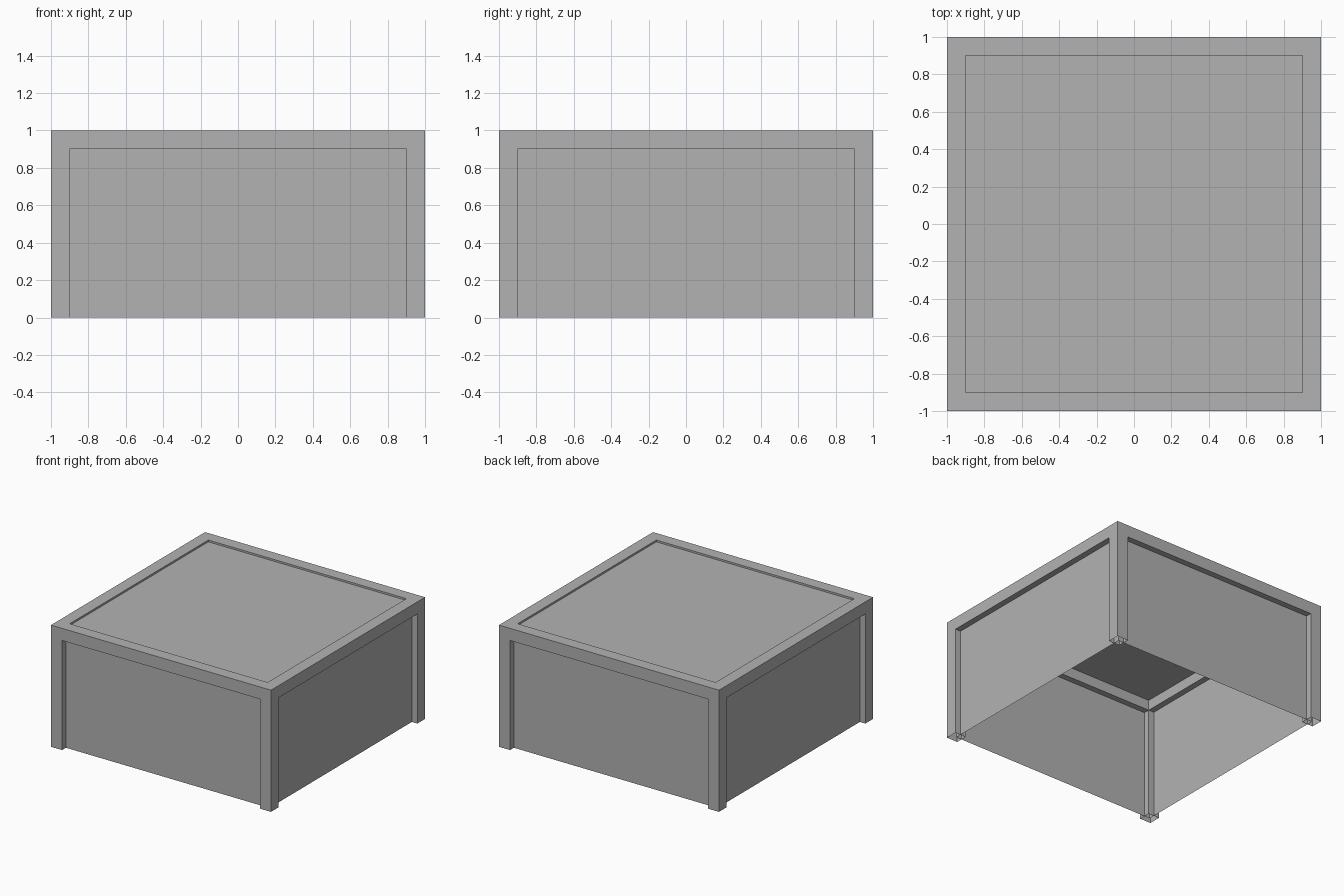
import bpy
import bmesh
from itertools import product
from mathutils import Vector

cube = bpy.data.objects.get("Cube")
if cube:
    bpy.data.objects.remove(cube, do_unlink=True)

# One plain grey for everything
grey = bpy.data.materials.new("plain_grey")
grey.use_nodes = True
colour = (0.448, 0.448, 0.448, 1)
grey.diffuse_color = colour
grey.node_tree.nodes["Principled BSDF"].inputs["Base Color"].default_value = colour


def finish(bm, name):
    mesh = bpy.data.meshes.new(name)
    bm.to_mesh(mesh)
    bm.free()
    mesh.materials.append(grey)
    obj = bpy.data.objects.new(name, mesh)
    bpy.context.collection.objects.link(obj)
    return obj


# Frame: square hollow posts and top beams, with the post feet left open
SIDE = (-1, -0.9, 0.9, 1)
HEIGHT = (0, 0.9, 1)
LEVELS = (SIDE, SIDE, HEIGHT)


def is_frame(cell):
    i, j, k = cell
    if not (0 <= i < 3 and 0 <= j < 3 and 0 <= k < 2):
        return False
    return (i != 1) + (j != 1) + (k == 1) >= 2


bm = bmesh.new()
for cell in product(range(3), range(3), range(2)):
    if not is_frame(cell):
        continue
    for axis, step in product(range(3), (-1, 1)):
        beside = list(cell)
        beside[axis] += step
        open_foot = axis == 2 and beside[2] < 0
        if is_frame(beside) or open_foot:
            continue
        u, v = (axis + 1) % 3, (axis + 2) % 3
        ring = []
        for du, dv in ((0, 0), (1, 0), (1, 1), (0, 1)):
            p = Vector()
            p[axis] = LEVELS[axis][cell[axis] + (step > 0)]
            p[u] = LEVELS[u][cell[u] + du]
            p[v] = LEVELS[v][cell[v] + dv]
            ring.append(bm.verts.new(p))
        bm.faces.new(ring if step > 0 else ring[::-1])
bmesh.ops.remove_doubles(bm, verts=bm.verts, dist=0.001)
finish(bm, "frame")

# Thin panels: four walls and a top set back inside the frame, open underneath
WALL, TOP = 0.95, 0.985
bm = bmesh.new()
bmesh.ops.create_cube(bm, size=2)
for vert in bm.verts:
    vert.co.x *= WALL
    vert.co.y *= WALL
    vert.co.z = TOP if vert.co.z > 0 else 0
bm.normal_update()
floor = [f for f in bm.faces if f.normal.z < -0.5]
bmesh.ops.delete(bm, geom=floor, context="FACES_ONLY")
finish(bm, "panels")
